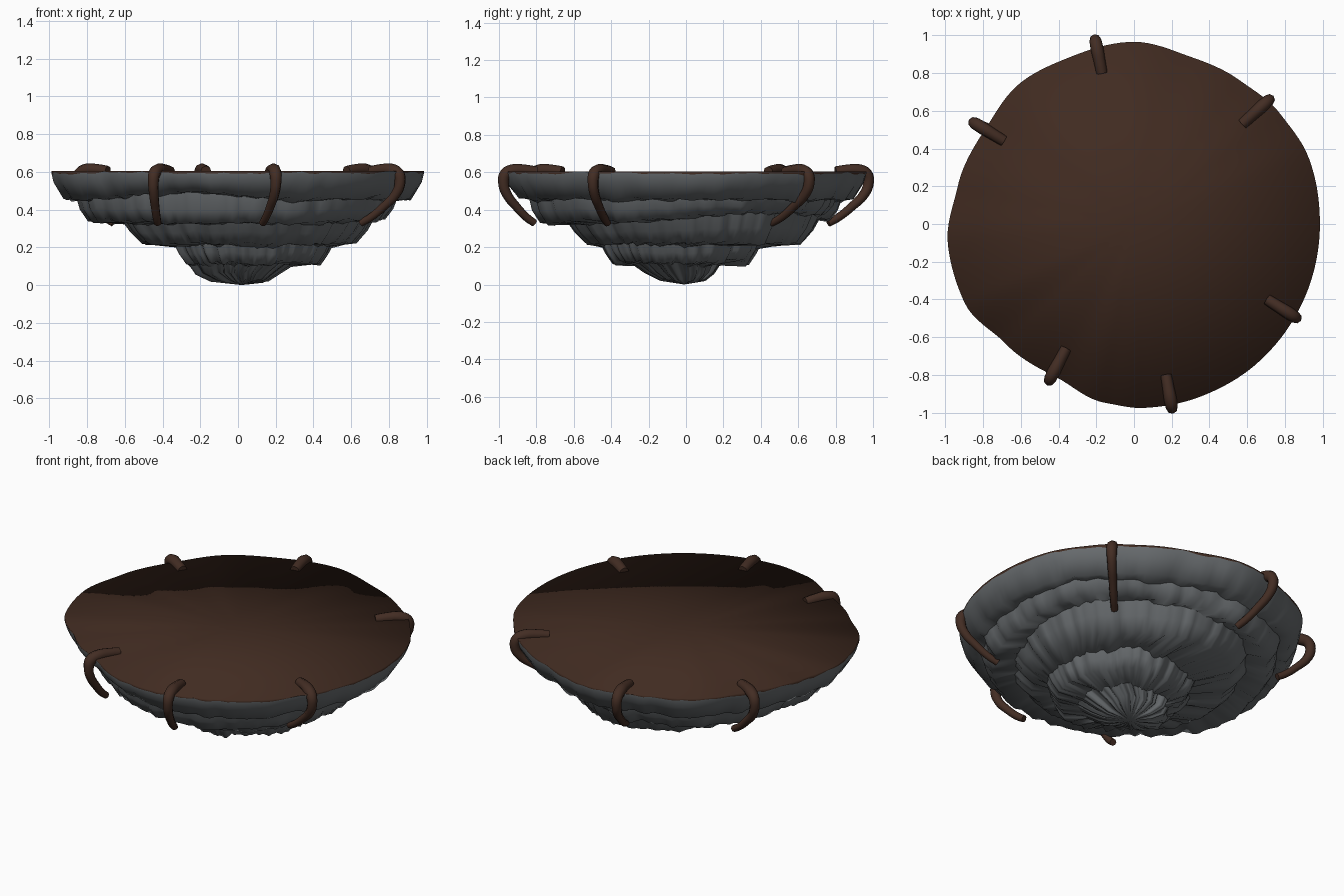
import bpy, bmesh, math
from mathutils import Vector, noise

if "Cube" in bpy.data.objects:
    bpy.data.objects.remove(bpy.data.objects["Cube"])


def material(name, rgb):
    m = bpy.data.materials.new(name)
    m.diffuse_color = (*rgb, 1)
    m.use_nodes = True
    m.node_tree.nodes["Principled BSDF"].inputs["Base Color"].default_value = m.diffuse_color
    return m


STONE = material("grey stone", (0.135, 0.146, 0.154))
SOIL = material("brown soil", (0.052, 0.024, 0.015))
ROOT = material("root brown", (0.056, 0.026, 0.017))
SEG = 160

# Rim outline: (angle in degrees, radius)
RIM = [(0, .985), (21, .99), (37, .97), (54, .945), (71, .935), (90, .965),
       (112, .947), (129, .96), (147, .935), (168, .955), (186, .992),
       (205, .99), (223, .93), (243, .91), (261, .96), (273, .976),
       (291, .98), (311, .985), (330, .985), (345, .985), (360, .985)]


def rim_radius(deg):
    for (a0, r0), (a1, r1) in zip(RIM, RIM[1:]):
        if a0 <= deg <= a1:
            t = (deg - a0) / (a1 - a0)
            t = t * t * (3 - 2 * t)
            return r0 + (r1 - r0) * t
    return RIM[-1][1]


def wobble(a, freq, seed):
    # Noise that closes around the circle, about -1 to 1
    return noise.noise(Vector((freq * math.cos(a), freq * math.sin(a), seed * 7.3 + 0.37)))


def bump(a, deg, width):
    # 1 near the given direction, fading to 0
    d = (math.degrees(a) - deg + 180) % 360 - 180
    return math.exp(-(d / width) ** 2)


# Stepped layers: (height, radius, tier, x shift, y shift, ragged height)
RINGS = [(.605, 1.0, 0, 0, 0, 0), (.594, 1.0, 0, 0, 0, .010),
         (.545, .985, 0, 0, 0, .006), (.458, .925, 0, 0, 0, .018),
         (.452, .86, 1, .0, -.0, .018), (.40, .845, 1, .0, -.0, .012),
         (.335, .80, 1, .0, -.0, .018), (.328, .67, 2, .05, .05, .018),
         (.28, .635, 2, .05, .05, .012), (.222, .575, 2, .05, .05, .018),
         (.212, .42, 3, .07, -.025, .020), (.17, .40, 3, .07, -.025, .012),
         (.118, .36, 3, .07, -.025, .018), (.110, .25, 4, .03, -.035, .018),
         (.065, .20, 4, .01, -.02, .015), (.026, .13, 4, .02, -.01, .012)]
# Rings lifted on one side: index -> (direction, width, lift)
LIFT = {3: (252, 22, .04), 4: (252, 22, .045), 5: (45, 50, .025),
        6: (45, 50, .055), 7: (45, 50, .06), 8: (45, 50, .025)}
STEPS = {4, 7, 10, 13}


def build_island():
    bm = bmesh.new()
    rows = []
    for n, (z, r, tier, dx, dy, rag) in enumerate(RINGS):
        row = []
        for i in range(SEG):
            a = 2 * math.pi * i / SEG
            rad = rim_radius(360 * i / SEG) * r
            if tier:
                rad += (.03 * wobble(a, 1.6, tier) + .03 * wobble(a, 5, tier + 9)
                        + .022 * wobble(a, 15, tier + 20))
            elif z < .59:
                rad += .016 * wobble(a, 9, 3) * (.6 - z) / .14
            dz = rag * (1.2 * wobble(a, 4, tier + 30) + wobble(a, 14, tier + 40))
            if n in LIFT:
                deg, width, lift = LIFT[n]
                dz += lift * bump(a, deg, width)
            row.append(bm.verts.new((rad * math.cos(a) + dx,
                                     rad * math.sin(a) + dy, max(z + dz, .008))))
        rows.append(row)
    top = bm.verts.new((0, 0, .605))
    tip = bm.verts.new((.02, -.01, 0))
    for i in range(SEG):
        j = (i + 1) % SEG
        # Soil cap, with a thin soil band around the rim
        bm.faces.new((rows[0][i], rows[0][j], top)).material_index = 1
        for k in range(len(rows) - 1):
            f = bm.faces.new((rows[k][j], rows[k][i], rows[k + 1][i], rows[k + 1][j]))
            f.material_index = 1 if k == 0 else 0
        bm.faces.new((rows[-1][j], rows[-1][i], tip))
        # Crisp edges where one layer meets the next
        for k in STEPS:
            bm.edges.get((rows[k][i], rows[k][j])).smooth = False
    for f in bm.faces:
        f.smooth = True
    me = bpy.data.meshes.new("floating_rock")
    bm.to_mesh(me)
    bm.free()
    me.materials.append(STONE)
    me.materials.append(SOIL)
    ob = bpy.data.objects.new("floating_rock", me)
    bpy.context.collection.objects.link(ob)


def build_root(index, inner, outer, foot):
    # A root that lies on the soil, bends over the rim and hooks under it
    p, q, f = Vector(inner), Vector(outer), Vector(foot)
    d = (q - p).normalized()
    q = q - d * .025
    path = [(p, .602, .95), (p.lerp(q, .35), .610, 1.0), (p.lerp(q, .72), .609, 1.1),
            (p.lerp(q, .94), .59, 1.05), (q, .545, .95), (q.lerp(f, .1), .485, .85),
            (q.lerp(f, .42), .415, .75), (q.lerp(f, .75), .358, .7), (f, .328, .65)]
    cu = bpy.data.curves.new("root_path", 'CURVE')
    cu.dimensions = '3D'
    cu.bevel_depth = .031
    cu.bevel_resolution = 2
    cu.resolution_u = 4
    cu.use_fill_caps = True
    sp = cu.splines.new('BEZIER')
    sp.bezier_points.add(len(path) - 1)
    for bp, (v, z, r) in zip(sp.bezier_points, path):
        bp.co = (v.x, v.y, z)
        bp.radius = r
        bp.handle_left_type = bp.handle_right_type = 'AUTO'
    ob = bpy.data.objects.new(f"gripping_root_{index}", cu)
    bpy.context.collection.objects.link(ob)
    cu.materials.append(ROOT)
    # Turn the curve into a smooth mesh
    bpy.ops.object.select_all(action='DESELECT')
    ob.select_set(True)
    bpy.context.view_layer.objects.active = ob
    bpy.ops.object.convert(target='MESH')
    bpy.ops.object.shade_smooth_by_angle(angle=math.radians(50))


build_island()

# Roots: inner end, outermost bend, lower tip
ROOTS = [((-.17, .80), (-.21, 1.0), (-.12, .76)),
         ((.575, .53), (.735, .675), (.53, .46)),
         ((-.69, .44), (-.87, .55), (-.66, .47)),
         ((.705, -.40), (.88, -.51), (.65, -.42)),
         ((-.36, -.66), (-.46, -.85), (-.425, -.69)),
         ((.17, -.80), (.205, -1.0), (.13, -.81))]
for n, (a, b, c) in enumerate(ROOTS, 1):
    build_root(n, a, b, c)
